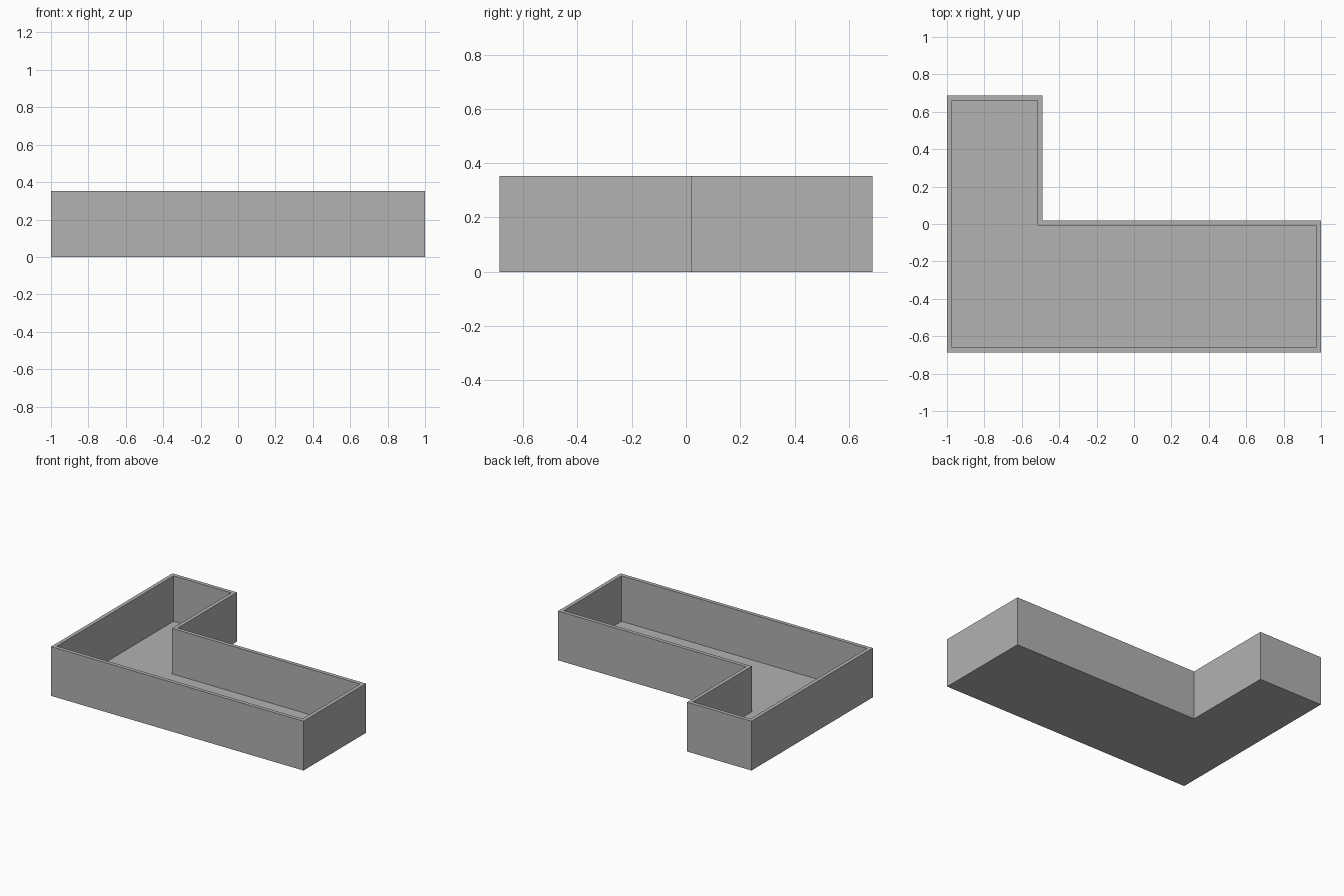
import bpy
import bmesh
from mathutils import Vector

if "Cube" in bpy.data.objects:
    bpy.data.objects.remove(bpy.data.objects["Cube"], do_unlink=True)

HALF_X, HALF_Y = 1.0, 0.687
CORNER_X, CORNER_Y = -0.49, 0.02   # inside corner of the L
HEIGHT, WALL = 0.353, 0.027

# Plain grey material
grey = bpy.data.materials.new("plain_grey")
grey.use_nodes = True
colour = (0.445, 0.445, 0.445, 1)
grey.diffuse_color = colour
grey.node_tree.nodes["Principled BSDF"].inputs["Base Color"].default_value = colour

# L-shaped outline, extruded to a block
outline = [(-HALF_X, -HALF_Y), (HALF_X, -HALF_Y), (HALF_X, CORNER_Y),
           (CORNER_X, CORNER_Y), (CORNER_X, HALF_Y), (-HALF_X, HALF_Y)]
bm = bmesh.new()
base = bm.faces.new([bm.verts.new((x, y, 0)) for x, y in outline])
block = bmesh.ops.extrude_face_region(bm, geom=[base], use_keep_orig=True)["geom"]
top = next(g for g in block if isinstance(g, bmesh.types.BMFace))
bmesh.ops.translate(bm, verts=top.verts, vec=(0, 0, HEIGHT))
bmesh.ops.recalc_face_normals(bm, faces=bm.faces)

# Rim of even width, then the hollow pressed down to the floor
bmesh.ops.inset_region(bm, faces=[top], thickness=WALL, use_even_offset=True)
hollow = bmesh.ops.extrude_face_region(bm, geom=[top])["geom"]
floor_verts = [g for g in hollow if isinstance(g, bmesh.types.BMVert)]
bmesh.ops.translate(bm, verts=floor_verts, vec=Vector((0, 0, WALL - HEIGHT)))
if top.is_valid:
    bmesh.ops.delete(bm, geom=[top], context="FACES_ONLY")
bmesh.ops.recalc_face_normals(bm, faces=bm.faces)

mesh = bpy.data.meshes.new("l_shaped_tray")
bm.to_mesh(mesh)
bm.free()
mesh.materials.append(grey)
tray = bpy.data.objects.new("l_shaped_tray", mesh)
bpy.context.collection.objects.link(tray)
